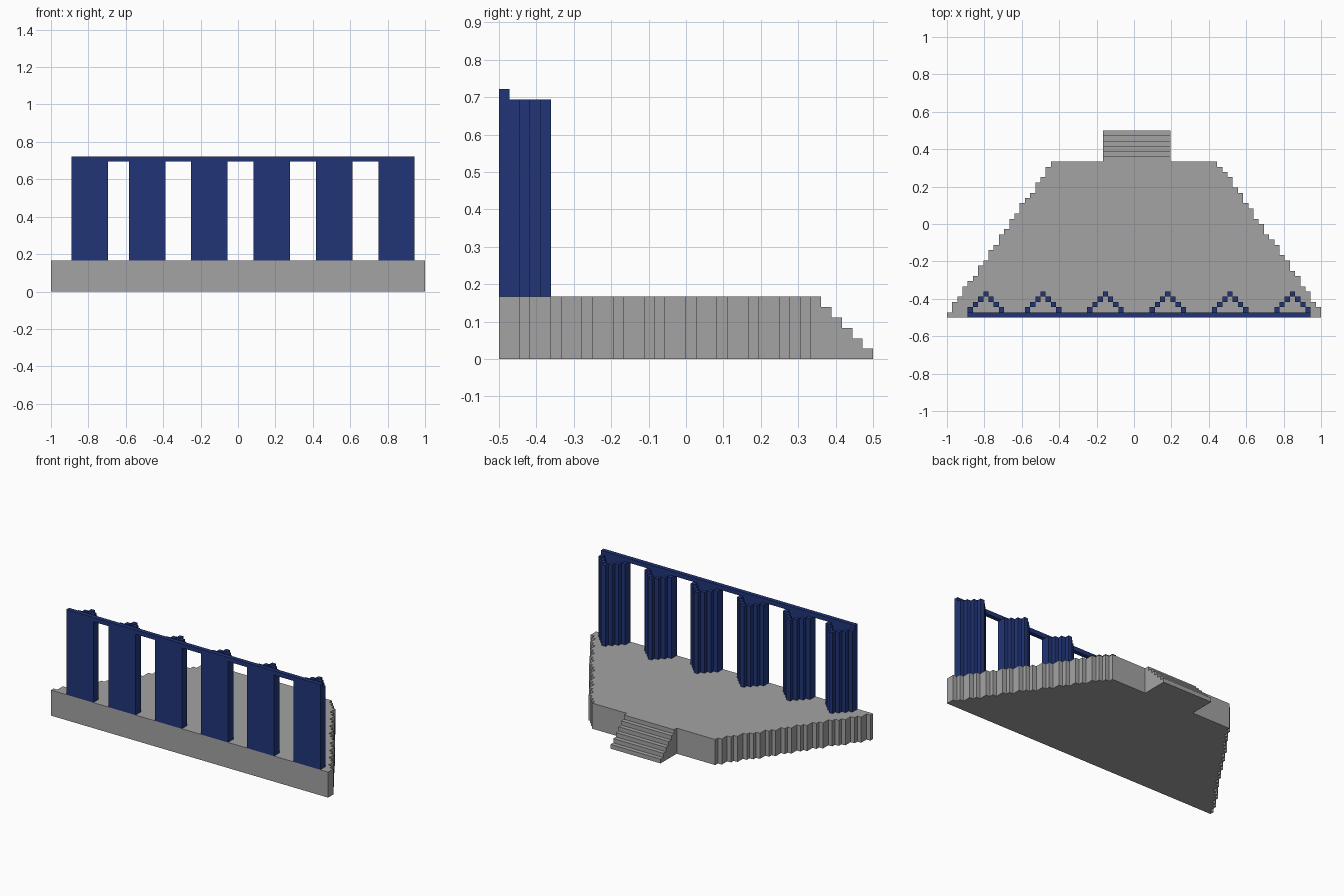
import bpy, bmesh
from mathutils import Vector

if "Cube" in bpy.data.objects:
    bpy.data.objects.remove(bpy.data.objects["Cube"])

U = 1 / 36  # one block; model is 72 x 36 x 26 blocks


def material(name, rgb):
    m = bpy.data.materials.new(name)
    m.diffuse_color = (*rgb, 1)
    m.use_nodes = True
    m.node_tree.nodes["Principled BSDF"].inputs["Base Color"].default_value = m.diffuse_color
    return m


GREY = material("stone_grey", (0.37, 0.37, 0.37))
BLUE = material("navy_blue", (0.015, 0.036, 0.19))


def finish(bm, name, mat):
    bmesh.ops.recalc_face_normals(bm, faces=bm.faces)
    bmesh.ops.scale(bm, vec=(U, U, U), verts=bm.verts)
    mesh = bpy.data.meshes.new(name)
    bm.to_mesh(mesh)
    bm.free()
    mesh.materials.append(mat)
    ob = bpy.data.objects.new(name, mesh)
    bpy.context.collection.objects.link(ob)
    return ob


def extrude(bm, points, direction):
    """Solid prism from a closed outline (block units)."""
    face = bm.faces.new([bm.verts.new(p) for p in points])
    top = bmesh.ops.extrude_face_region(bm, geom=[face], use_keep_orig=True)
    moved = [v for v in top["geom"] if isinstance(v, bmesh.types.BMVert)]
    bmesh.ops.translate(bm, vec=Vector(direction), verts=moved)


def box(bm, x0, x1, y0, y1, z0, z1):
    extrude(bm, [(x0, y0, z0), (x1, y0, z0), (x1, y1, z0), (x0, y1, z0)],
            (0, 0, z1 - z0))


def stepped_side(sign, inset):
    """Jagged platform edge from front to back, merging equal rows."""
    pts, last = [], None
    for r in range(30):
        x = sign * (36 - inset(r))
        if x != last:
            if pts:
                pts.append((last, r - 18, 0))
            pts.append((x, r - 18, 0))
            last = x
    return pts + [(last, 12, 0)]


# Platform with jagged slanting sides
right = stepped_side(1, lambda r: 20 * r // 29)
left = stepped_side(-1, lambda r: int(20 * r / 29 + 0.5))
bm = bmesh.new()
extrude(bm, right + left[::-1], (0, 0, 6))
finish(bm, "platform", GREY)

# Back stairs: side profile swept along x
profile = [(-6, 12, 0), (-6, 12, 6)]
for i in range(6):
    profile += [(-6, 13 + i, 6 - i), (-6, 13 + i, 5 - i)]
bm = bmesh.new()
extrude(bm, profile, (13, 0, 0))
finish(bm, "stairs", GREY)

# Hollow triangular columns: flat front wall and stepped back posts
for n, x in enumerate((-32, -21, -9, 3, 15, 27), 1):
    bm = bmesh.new()
    box(bm, x, x + 7, -18, -17, 6, 25)
    for k in range(7):
        y = -17 + min(k, 6 - k)
        box(bm, x + k, x + k + 1, y, y + 1, 6, 25)
    finish(bm, f"column_{n}", BLUE)

# Thin beam across the column tops
bm = bmesh.new()
box(bm, -32, 34, -18, -17, 25, 26)
finish(bm, "top_beam", BLUE)
